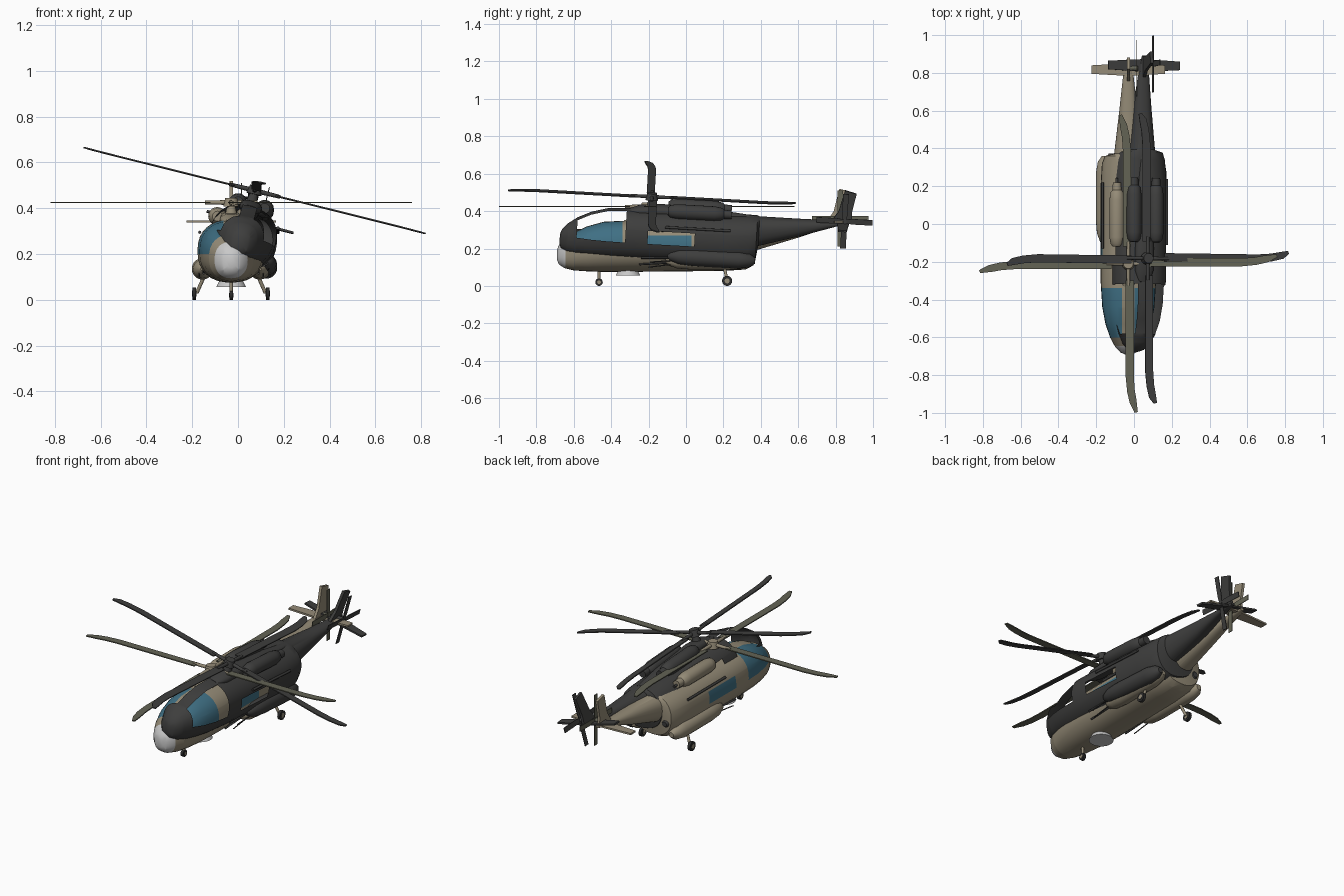
import bpy, bmesh, math
from mathutils import Matrix, Vector

cube = bpy.data.objects.get("Cube")
if cube:
    bpy.data.objects.remove(cube, do_unlink=True)


def material(name, r, g, b):
    m = bpy.data.materials.new(name)
    m.use_nodes = True
    m.diffuse_color = (r, g, b, 1)
    m.node_tree.nodes["Principled BSDF"].inputs["Base Color"].default_value = (r, g, b, 1)
    return m


TAN = material("tan paint", .30, .26, .185)
DARK = material("dark grey paint", .048, .048, .047)
GLASS = material("teal glass", .05, .16, .23)
WHITE = material("light grey radome", .58, .58, .58)
OLIVE = material("olive blade", .125, .125, .09)
TYRE = material("black tyre", .025, .025, .025)


def finish(name, bm, mats, M, smooth=True):
    bmesh.ops.recalc_face_normals(bm, faces=bm.faces)
    bm.transform(M)
    me = bpy.data.meshes.new(name)
    bm.to_mesh(me)
    bm.free()
    for m in mats:
        me.materials.append(m)
    ob = bpy.data.objects.new(name, me)
    bpy.context.collection.objects.link(ob)
    if smooth:
        bpy.ops.object.select_all(action='DESELECT')
        ob.select_set(True)
        bpy.context.view_layer.objects.active = ob
        bpy.ops.object.shade_smooth_by_angle(angle=math.radians(35))
    return ob


def loft(bm, stations, sides=32, power=.87, x=0):
    """Rounded rings (y, half width, bottom, top) joined along y."""
    rings = []
    for y, w, lo, hi in stations:
        ring = []
        for i in range(sides):
            a = math.tau * i / sides
            c, s = math.cos(a), math.sin(a)
            px = math.copysign(abs(c) ** power, c) * w
            pz = math.copysign(abs(s) ** power, s) * (hi - lo) / 2
            ring.append(bm.verts.new((x + px, y, (lo + hi) / 2 + pz)))
        rings.append(ring)
    for a, b in zip(rings, rings[1:]):
        for i in range(sides):
            j = (i + 1) % sides
            bm.faces.new((a[i], a[j], b[j], b[i]))
    bm.faces.new(rings[0])
    bm.faces.new(rings[-1])


def lathe(bm, x, z, profile, sides=20):
    """Round body along y from (y, radius) pairs."""
    loft(bm, [(y, r, z - r, z + r) for y, r in profile], sides, 1, x)


def rod(bm, a, b, r, r2=None, sides=12):
    a, b = Vector(a), Vector(b)
    d = b - a
    M = Matrix.Translation((a + b) / 2) @ d.to_track_quat('Z', 'Y').to_matrix().to_4x4()
    bmesh.ops.create_cone(bm, cap_ends=True, segments=sides, radius1=r,
                          radius2=r if r2 is None else r2, depth=d.length, matrix=M)


def plate(bm, points, offset):
    """Flat outline thickened by an offset vector."""
    offset = Vector(offset)
    a = [bm.verts.new(Vector(p) - offset / 2) for p in points]
    b = [bm.verts.new(Vector(p) + offset / 2) for p in points]
    bm.faces.new(a)
    bm.faces.new(b)
    for i in range(len(a)):
        j = (i + 1) % len(a)
        bm.faces.new((a[i], a[j], b[j], b[i]))


BODY = [(-.69, .018, .14, .19), (-.68, .042, .115, .218), (-.65, .07, .095, .25),
        (-.6, .097, .083, .285), (-.53, .121, .078, .318), (-.44, .138, .075, .343),
        (-.3, .147, .075, .35), (.2, .147, .08, .35), (.32, .14, .088, .35),
        (.36, .125, .11, .35), (.372, .075, .19, .347), (.6, .048, .258, .347),
        (.8, .026, .325, .35), (.87, .012, .34, .352)]
HUB = Vector((0, -.21, .425))


def helicopter(prefix, M, paint, blade_paint, nose_paint, glazed, reach):
    def done(name, bm, mats, smooth=True):
        finish(prefix + name, bm, mats, M, smooth)

    # Fuselage with tail boom, windows cut along straight planes
    bm = bmesh.new()
    loft(bm, BODY)
    cuts = [((0, y, 0), (0, 1, 0)) for y in (-.645, -.6, -.34, -.22, .03)]
    cuts += [((0, 0, z), (0, 0, 1)) for z in (.2, .27)]
    cuts += [((x, 0, 0), (1, 0, 0)) for x in (-.033, .033)]
    for co, no in cuts:
        bmesh.ops.bisect_plane(bm, geom=bm.verts[:] + bm.edges[:] + bm.faces[:],
                               plane_co=co, plane_no=no)
    panes = []
    for f in bm.faces:
        c = f.calc_center_median()
        cockpit = -.6 < c.y < -.34 and c.z > .2 and abs(c.x) > .033
        cabin = -.22 < c.y < .03 and .2 < c.z < .27
        if cockpit or cabin:
            f.material_index = 1
            panes.append(f)
        elif c.y < -.645:
            f.material_index = 2
    if not glazed:
        bmesh.ops.delete(bm, geom=panes, context='FACES')
    done("fuselage", bm, [paint, GLASS, nose_paint])

    # Side sponsons, engines, door rails and probes
    for side, label in ((1, "left_"), (-1, "right_")):
        bm = bmesh.new()
        lathe(bm, .125 * side, .135, [(-.11, .008), (-.095, .024), (-.05, .041), (.02, .047),
                                      (.27, .047), (.33, .036), (.36, .015)])
        done(label + "sponson", bm, [paint])
        bm = bmesh.new()
        lathe(bm, .06 * side, .365, [(-.12, .022), (-.105, .034), (-.07, .04), (.13, .04),
                                     (.17, .033), (.18, .024), (.22, .022)])
        done(label + "engine", bm, [paint])
        bm = bmesh.new()
        rod(bm, (.137 * side, -.13, .295), (.137 * side, .22, .295), .007)
        rod(bm, (.12 * side, -.25, .115), (.12 * side, -.07, .125), .005)
        rod(bm, (.14 * side, -.2, .1), (.14 * side, -.08, .115), .003)
        done(label + "rails_and_probe", bm, [DARK])

    # Roof fairing and rotor mast
    bm = bmesh.new()
    loft(bm, [(-.33, .03, .33, .35), (-.27, .05, .32, .375), (-.15, .05, .32, .385),
              (.15, .035, .32, .37), (.34, .02, .32, .352)], 20)
    done("roof_fairing", bm, [paint])
    bm = bmesh.new()
    rod(bm, (0, -.21, .36), (0, -.21, .41), .028, .018, 20)
    rod(bm, (0, -.21, .408), (0, -.21, .445), .034, .026, 24)
    for k in range(4):
        a = k * math.pi / 2
        d = Vector((math.cos(a), math.sin(a), 0))
        rod(bm, HUB, HUB + d * .115, .011, .008)
    done("rotor_hub", bm, [paint])

    # Main rotor blades with swept tips
    outline = [(.09, -.014), (.6, -.014), (.68, -.006), (.74, .008), (reach, .034),
               (reach - .005, .05), (.72, .043), (.67, .034), (.6, .029), (.09, .029)]
    bm = bmesh.new()
    for k in range(4):
        R = Matrix.Rotation(k * math.pi / 2, 3, 'Z')
        plate(bm, [HUB + R @ Vector((r, s, 0)) for r, s in outline], (0, 0, .006))
    done("rotor_blades", bm, [blade_paint], False)

    # Tail fin and stabiliser
    bm = bmesh.new()
    plate(bm, [(0, .75, .34), (0, .79, .4), (0, .82, .519), (0, .882, .503),
               (0, .862, .4), (0, .865, .34)], (.016, 0, 0))
    plate(bm, [(-.195, .795, .342), (-.02, .785, .342), (.02, .785, .342), (.195, .795, .342),
               (.195, .84, .342), (.02, .85, .342), (-.02, .85, .342), (-.195, .84, .342)],
          (0, 0, .01))
    done("tail_fin_and_stabiliser", bm, [paint], False)

    # Tail rotor
    centre = Vector((.045, .825, .36))
    bm = bmesh.new()
    rod(bm, (0, .825, .35), centre + Vector((.006, 0, 0)), .012)
    for k in range(4):
        R = Matrix.Rotation(k * math.pi / 2, 3, 'X')
        strip = [(0, -.009), (.04, -.015), (.15, -.015), (.15, .015), (.04, .015), (0, .009)]
        plate(bm, [centre + R @ Vector((0, r, s)) for r, s in strip], (.004, 0, 0))
    done("tail_rotor", bm, [blade_paint], False)


# The upright tan airframe and the tilted dark airframe
upright = Matrix.Translation((-.03, 0, 0))
tilted = (Matrix.Translation((.073, -.182, .477)) @ Matrix.Rotation(math.radians(-3.2), 4, 'X')
          @ Matrix.Rotation(math.radians(14), 4, 'Y') @ Matrix.Translation(-HUB))
helicopter("tan_", upright, TAN, OLIVE, WHITE, True, .79)
helicopter("dark_", tilted, DARK, DARK, DARK, False, .77)

# Belly radar dish
bm = bmesh.new()
rod(bm, (0, -.31, .055), (0, -.31, .085), .066, .05, 32)
finish("belly_dish", bm, [WHITE], upright)

# Landing gear legs and wheels
for name, top, foot, r in (("nose", (0, -.465, .09), (0, -.465, .02), .02),
                           ("left_main", (.11, .2, .12), (.15, .22, .03), .027),
                           ("right_main", (-.11, .2, .12), (-.15, .22, .03), .027)):
    bm = bmesh.new()
    rod(bm, top, foot, .008)
    finish(name + "_gear_leg", bm, [TAN], upright)
    bm = bmesh.new()
    x, y = foot[0] * 1.07, foot[1]
    rod(bm, (x - .008, y, r), (x + .008, y, r), r, sides=24)
    rod(bm, (x - .01, y, r), (x + .01, y, r), r * .5, sides=16)
    for f in bm.faces:
        mid = f.calc_center_median()
        f.material_index = 1 if abs(mid.x - x) > .009 else 0
    finish(name + "_wheel", bm, [TYRE, TAN], upright)
